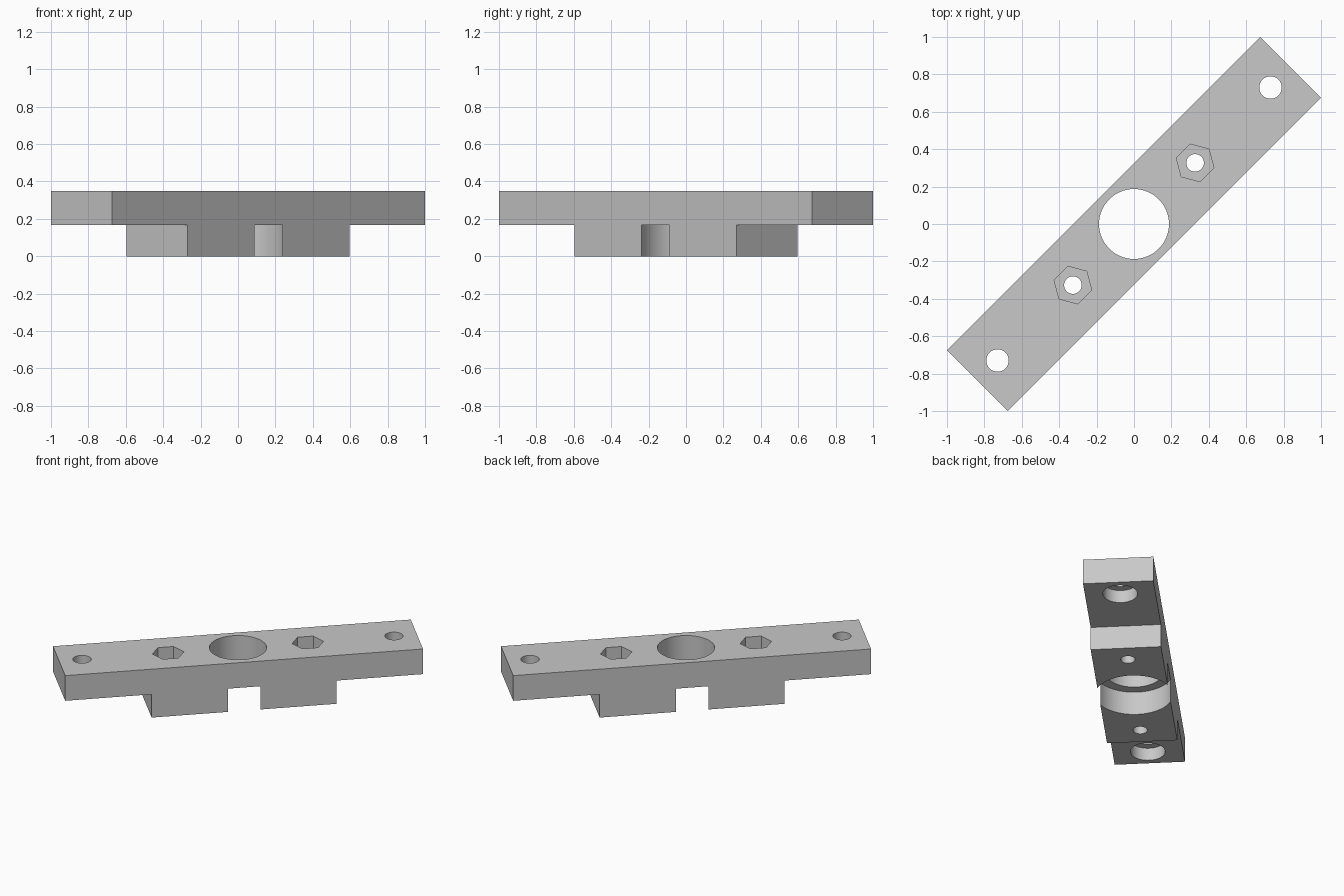
import bpy
import bmesh
from math import pi
from mathutils import Matrix

cube = bpy.data.objects.get("Cube")
if cube:
    bpy.data.objects.remove(cube, do_unlink=True)

# Plain grey material
grey = bpy.data.materials.new("light_grey")
grey.use_nodes = True
colour = (0.58, 0.58, 0.58, 1)
grey.diffuse_color = colour
grey.node_tree.nodes["Principled BSDF"].inputs["Base Color"].default_value = colour

TURN = Matrix.Rotation(pi / 4, 4, "Z")  # the bar lies along the diagonal
TOP, STEP = 0.348, 0.167
HALF_LENGTH, HALF_WIDTH, PAD_HALF = 1.184, 0.23, 0.612


def add_object(name, bm):
    bmesh.ops.recalc_face_normals(bm, faces=bm.faces)
    mesh = bpy.data.meshes.new(name)
    bm.to_mesh(mesh)
    bm.free()
    mesh.materials.append(grey)
    obj = bpy.data.objects.new(name, mesh)
    bpy.context.collection.objects.link(obj)
    obj.matrix_world = TURN
    return obj


def cut(target, name, x, radius, z0, z1, sides=64):
    """Remove an upright prism centred at x along the bar."""
    bm = bmesh.new()
    place = Matrix.Translation((x, 0, (z0 + z1) / 2))
    bmesh.ops.create_cone(bm, cap_ends=True, segments=sides, radius1=radius,
                          radius2=radius, depth=z1 - z0, matrix=place)
    if sides == 6:  # point the hexagon corners along the bar
        bmesh.ops.rotate(bm, verts=bm.verts, cent=(x, 0, 0),
                         matrix=Matrix.Rotation(pi / 6, 3, "Z"))
    cutter = add_object(name, bm)
    cutter.hide_render = True
    mod = target.modifiers.new(name, "BOOLEAN")
    mod.operation = "DIFFERENCE"
    mod.solver = "EXACT"
    mod.object = cutter
    bpy.context.view_layer.objects.active = target
    bpy.ops.object.modifier_apply(modifier=mod.name)
    bpy.data.objects.remove(cutter, do_unlink=True)


# Bar with a thicker middle, extruded from its side profile
profile = [(-HALF_LENGTH, TOP), (-HALF_LENGTH, STEP), (-PAD_HALF, STEP), (-PAD_HALF, 0),
           (PAD_HALF, 0), (PAD_HALF, STEP), (HALF_LENGTH, STEP), (HALF_LENGTH, TOP)]
bm = bmesh.new()
side = bm.faces.new([bm.verts.new((x, -HALF_WIDTH, z)) for x, z in profile])
extruded = bmesh.ops.extrude_face_region(bm, geom=[side])["geom"]
bmesh.ops.translate(bm, vec=(0, 2 * HALF_WIDTH, 0),
                    verts=[v for v in extruded if isinstance(v, bmesh.types.BMVert)])
bar = add_object("mounting_bar", bm)

# Central bore, widened underneath so it breaks through both sides
cut(bar, "centre_bore", 0, 0.187, -0.1, 0.5)
cut(bar, "centre_recess", 0, 0.254, -0.1, STEP)

# Mirrored screw holes, nut pockets and end holes
for s in (-1, 1):
    cut(bar, "screw_hole", s * 0.462, 0.047, -0.1, 0.5, 32)
    cut(bar, "nut_pocket", s * 0.462, 0.104, TOP - 0.1, 0.5, 6)
    cut(bar, "end_hole", s * 1.032, 0.06, -0.1, 0.5, 32)
    cut(bar, "end_recess", s * 1.032, 0.113, -0.1, STEP + 0.09, 48)

bpy.ops.object.select_all(action="DESELECT")
bar.select_set(True)
bpy.context.view_layer.objects.active = bar
bpy.ops.object.shade_smooth_by_angle(angle=pi / 6)
